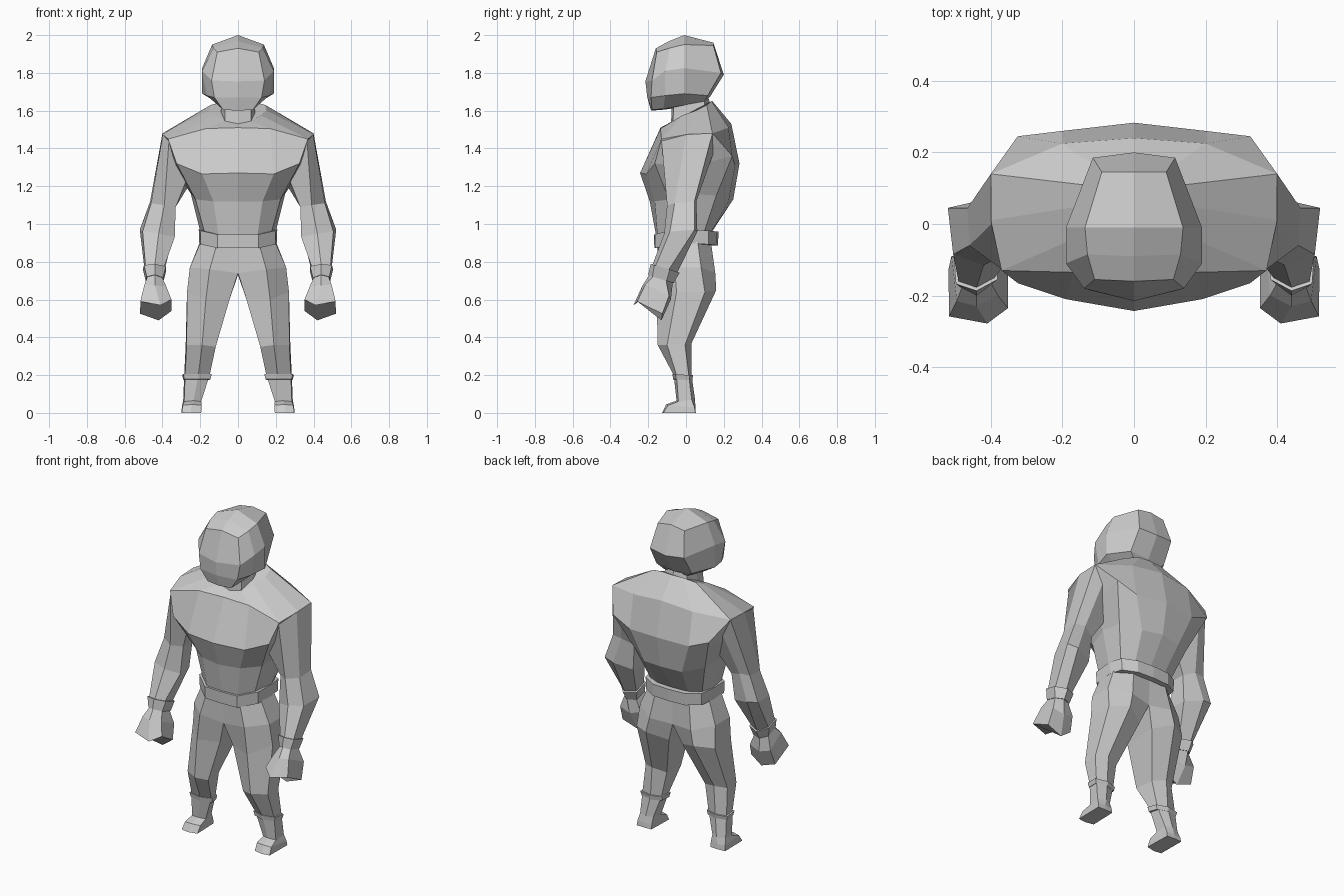
import bpy, bmesh
from mathutils import Vector

grey = bpy.data.materials.new("plain grey")
grey.diffuse_color = (0.6, 0.6, 0.6, 1.0)


def loft(name, rings, closed=False, caps=()):
    """Skin half-body rings on the +x side, then mirror them across x.
    closed: each ring is a full loop; caps: indices of the rings to fill."""
    bm = bmesh.new()
    seen = {}

    def vert(p):
        key = tuple(round(c, 4) for c in p)
        if key not in seen:
            seen[key] = bm.verts.new(key)
        return seen[key]

    def face(points):
        vs = list(dict.fromkeys(vert(p) for p in points))
        if len(vs) > 2 and any(abs(v.co.x) > 1e-4 for v in vs):
            bm.faces.new(vs)

    n = len(rings[0])
    for side in (1, -1):
        half = [[(x * side, y, z) for x, y, z in ring] for ring in rings]
        for a, b in zip(half, half[1:]):
            for i in range(n if closed else n - 1):
                j = (i + 1) % n
                face((a[i], a[j], b[j], b[i]))
        for k in caps:
            face(half[k])
    bmesh.ops.delete(bm, geom=[v for v in bm.verts if not v.link_faces], context='VERTS')
    bmesh.ops.recalc_face_normals(bm, faces=bm.faces)
    mesh = bpy.data.meshes.new(name)
    bm.to_mesh(mesh)
    bm.free()
    mesh.materials.append(grey)
    obj = bpy.data.objects.new(name, mesh)
    bpy.context.collection.objects.link(obj)
    return obj


def grow(ring, factor, shift=(0, 0, 0)):
    """Scale a ring about its own centre and move it."""
    c = sum((Vector(p) for p in ring), Vector()) / len(ring)
    return [tuple(c + (Vector(p) - c) * factor + Vector(shift)) for p in ring]


def band(name, low, high, inner):
    """Strap around a limb, with rims that run into the limb."""
    loft(name, [grow(low, inner), low, high, grow(high, inner)], closed=True)


# Torso: waist, ribs, chest, shoulders, collar (front middle to back middle)
loft("torso", [
    [(0, -.155, .92), (.10, -.15, .92), (.17, -.09, .93), (.195, .02, .94),
     (.17, .09, .94), (.10, .12, .94), (0, .125, .94)],
    [(0, -.192, 1.12), (.13, -.165, 1.12), (.225, -.09, 1.13), (.25, .03, 1.16),
     (.24, .16, 1.15), (.13, .225, 1.12), (0, .25, 1.13)],
    [(0, -.243, 1.27), (.19, -.21, 1.265), (.325, -.165, 1.32), (.34, .02, 1.30),
     (.325, .245, 1.36), (.20, .26, 1.31), (0, .283, 1.32)],
    [(0, -.135, 1.51), (.17, -.135, 1.505), (.37, -.13, 1.45), (.40, .01, 1.475),
     (.40, .14, 1.48), (.20, .225, 1.51), (0, .24, 1.53)],
    [(0, -.08, 1.53), (.07, -.07, 1.545), (.12, -.02, 1.575), (.15, .05, 1.60),
     (.145, .11, 1.63), (.07, .135, 1.65), (0, .14, 1.65)],
], caps=[-1])

# Neck
loft("neck", [
    [(0, -.08, 1.52), (.07, -.07, 1.53), (.095, .02, 1.56), (.08, .10, 1.61), (0, .13, 1.63)],
    [(0, -.075, 1.62), (.07, -.065, 1.62), (.085, .02, 1.64), (.07, .095, 1.67), (0, .115, 1.68)],
])

# Head: face middle, face rim, cheeks, widest section, rear rim, rear middle
loft("head", [
    [(0, -.16, 1.93), (0, -.16, 1.93), (0, -.215, 1.755), (0, -.205, 1.67),
     (0, -.185, 1.60), (0, -.185, 1.60)],
    [(0, -.16, 1.93), (.11, -.155, 1.91), (.14, -.18, 1.76), (.125, -.185, 1.67),
     (.08, -.18, 1.605), (0, -.185, 1.60)],
    [(0, -.09, 1.968), (.13, -.085, 1.932), (.19, -.11, 1.81), (.165, -.11, 1.68),
     (.085, -.12, 1.61), (0, -.12, 1.605)],
    [(0, -.01, 2.0), (.137, -.01, 1.95), (.19, -.01, 1.825), (.19, -.01, 1.69),
     (.09, -.01, 1.63), (0, -.01, 1.62)],
    [(0, .145, 1.96), (.09, .145, 1.945), (.115, .185, 1.80), (.12, .115, 1.68),
     (.08, .10, 1.65), (0, .10, 1.65)],
    [(0, .145, 1.96), (0, .145, 1.96), (0, .20, 1.79), (0, .125, 1.67),
     (0, .10, 1.65), (0, .10, 1.65)],
])

# Arms: shoulder, above elbow, forearm, cuff line, wrist
wrist = [(.44, -.195, .73), (.48, -.175, .72), (.485, -.105, .70),
         (.45, -.07, .69), (.40, -.09, .69), (.40, -.165, .715)]
cuff_line = [(.44, -.177, .785), (.49, -.16, .78), (.495, -.09, .76),
             (.45, -.045, .745), (.39, -.075, .75), (.39, -.15, .775)]
loft("arms", [
    [(.365, -.13, 1.445), (.398, .0, 1.472), (.40, .14, 1.48),
     (.345, .15, 1.39), (.25, .06, 1.22), (.27, -.10, 1.24)],
    [(.39, -.10, 1.10), (.46, -.06, 1.11), (.465, .045, 1.12),
     (.40, .055, 1.12), (.33, .03, 1.09), (.33, -.06, 1.09)],
    [(.42, -.115, .95), (.505, -.085, .96), (.52, .045, .97),
     (.455, .06, .96), (.345, .02, .93), (.335, -.08, .93)],
    cuff_line, wrist,
], closed=True)

# Wrist cuffs, flared towards the elbow
band("wrist_cuffs", grow(wrist, 1.08), grow(cuff_line, 1.16), .85)

# Fists
loft("fists", [
    wrist,
    [(.44, -.23, .675), (.495, -.215, .68), (.51, -.09, .62),
     (.44, -.08, .60), (.37, -.09, .62), (.38, -.20, .67)],
    [(.41, -.278, .57), (.517, -.258, .59), (.518, -.125, .525),
     (.42, -.13, .49), (.352, -.13, .54), (.352, -.235, .60)],
], closed=True, caps=[-1])

# Legs: hips, crotch, thigh, knee, ankle, lower ankle
ankle = [(.21, -.065, .20), (.28, -.05, .20), (.285, .015, .195),
         (.22, .03, .195), (.16, .01, .195), (.15, -.045, .20)]
lower_ankle = [(.235, -.05, .065), (.285, -.04, .06), (.29, .03, .07),
               (.24, .048, .07), (.20, .03, .07), (.195, -.035, .06)]
loft("legs", [
    [(.11, -.145, .90), (.195, -.06, .91), (.195, .06, .92),
     (.11, .13, .92), (0, .135, .92), (0, -.15, .90)],
    [(.15, -.155, .76), (.255, -.06, .77), (.255, .08, .77),
     (.14, .155, .74), (0, .13, .73), (0, -.14, .74)],
    [(.17, -.155, .60), (.27, -.05, .64), (.265, .10, .64),
     (.16, .16, .65), (.045, .10, .61), (.045, -.11, .60)],
    [(.19, -.15, .36), (.272, -.10, .36), (.277, -.005, .36),
     (.21, .03, .37), (.13, .0, .35), (.118, -.12, .35)],
    ankle, lower_ankle,
], closed=True)

# Ankle bands
band("ankle_bands", grow(ankle, 1.06, (0, 0, -.022)), grow(ankle, 1.16, (0, 0, .005)), .8)

# Feet
loft("feet", [
    lower_ankle,
    [(.245, -.105, .045), (.293, -.095, .04), (.297, .045, .03),
     (.25, .05, .03), (.20, .045, .03), (.192, -.09, .04)],
    [(.25, -.127, 0), (.298, -.12, 0), (.30, .05, 0),
     (.25, .052, 0), (.20, .05, 0), (.195, -.115, 0)],
], closed=True, caps=[-1])

# Belt: outer strap with rims that run into the waist
belt_top = [(0, -.17, .945), (.11, -.165, .945), (.20, -.09, .965), (.208, .04, .97),
            (.19, .12, .965), (.11, .165, .96), (0, .172, .96)]
belt_low = [(x * .985, y * .985, z - .073) for x, y, z in belt_top]


def inside(ring):
    return [(x * .88, y * .70, z) for x, y, z in ring]


loft("belt", [inside(belt_low), belt_low, belt_top, inside(belt_top)])
